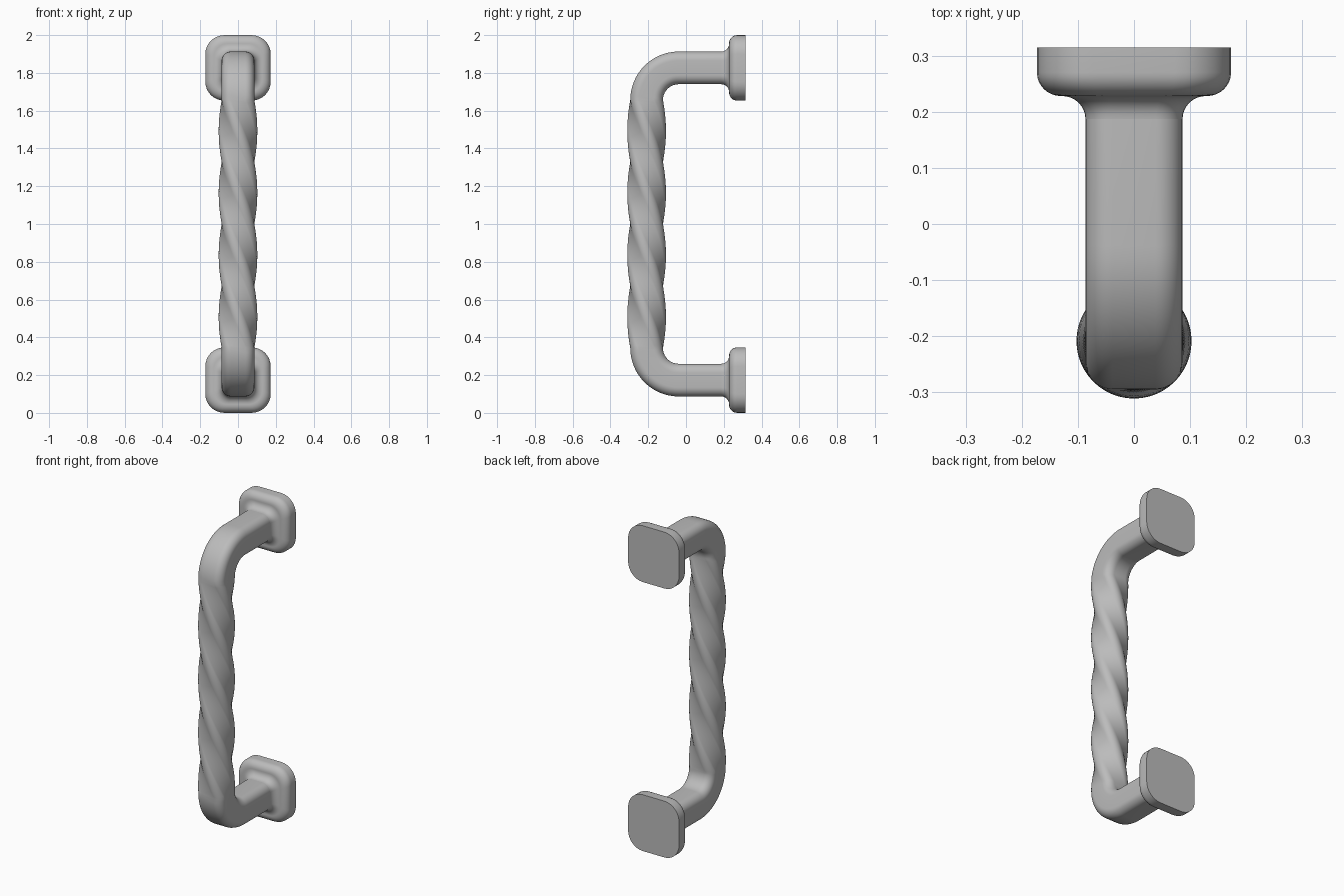
import bpy, bmesh
from math import sin, cos, pi, radians
from mathutils import Vector

cube = bpy.data.objects.get("Cube")
if cube:
    bpy.data.objects.remove(cube)

metal = bpy.data.materials.new("grey_metal")
metal.use_nodes = True
grey = (0.5, 0.5, 0.5, 1)
metal.diffuse_color = grey
metal.node_tree.nodes["Principled BSDF"].inputs["Base Color"].default_value = grey

HALF, ROUND = 0.0865, 0.048          # bar half width and corner radius
ARM_Z, BAR_Y, BEND = 0.1735, -0.2085, 0.17
FILLET_Y, BACK_Y = 0.187, 0.315
CORNER_STEPS = 8


def rounded_square(half, radius):
    """Points of a square with rounded corners, as (x, outward) pairs."""
    points = []
    for quarter in range(4):
        mid = pi / 4 + quarter * pi / 2
        cx = (half - radius) * (1 if cos(mid) > 0 else -1)
        cn = (half - radius) * (1 if sin(mid) > 0 else -1)
        for i in range(CORNER_STEPS + 1):
            a = quarter * pi / 2 + i / CORNER_STEPS * pi / 2
            points.append((cx + radius * cos(a), cn + radius * sin(a)))
    return points


def loft(name, sections, cap=False):
    """Skin sections of (centre, outward axis, half width, corner radius, twist)."""
    bm = bmesh.new()
    rings = []
    for centre, out, half, radius, twist in sections:
        c, s = cos(twist), sin(twist)
        rings.append([bm.verts.new(centre + Vector((x * c + n * s, 0, 0))
                                   + out * (n * c - x * s))
                      for x, n in rounded_square(half, radius)])
    for a, b in zip(rings, rings[1:]):
        for i in range(len(a)):
            j = (i + 1) % len(a)
            bm.faces.new((a[i], a[j], b[j], b[i]))
    if cap:
        bm.faces.new(rings[0])
    bmesh.ops.recalc_face_normals(bm, faces=bm.faces)
    # Open tubes: make sure the skin faces away from the section centre
    bm.faces.ensure_lookup_table()
    face = bm.faces[0]
    if face.normal.dot(face.calc_center_median() - sections[0][0]) < 0:
        bmesh.ops.reverse_faces(bm, faces=bm.faces)
    mesh = bpy.data.meshes.new(name)
    bm.to_mesh(mesh)
    bm.free()
    mesh.materials.append(metal)
    obj = bpy.data.objects.new(name, mesh)
    bpy.context.collection.objects.link(obj)
    bpy.ops.object.select_all(action='DESELECT')
    obj.select_set(True)
    bpy.context.view_layer.objects.active = obj
    bpy.ops.object.shade_smooth_by_angle(angle=radians(40))
    return obj


# Grip: lower arm and bend, twisted bar, then upper bend and arm
def bend_sections(top):
    z0, sign = (2 - ARM_Z, 1) if top else (ARM_Z, -1)
    turn_y = BAR_Y + BEND
    result = [(Vector((0, FILLET_Y, z0)), Vector((0, 0, sign)), HALF, ROUND, 0)]
    for i in range(17):
        a = i / 16 * pi / 2
        out = Vector((0, -sin(a), sign * cos(a)))
        pivot = Vector((0, turn_y, z0 - sign * BEND))
        result.append((pivot + out * BEND, out, HALF, ROUND, 0))
    return result


lower = bend_sections(False)
upper = bend_sections(True)[::-1]
start, end = lower[-1][0], upper[0][0]
STEPS = 96
bar = [(start.lerp(end, i / STEPS), Vector((0, -1, 0)), HALF, ROUND,
        -2 * pi * i / STEPS) for i in range(1, STEPS)]
loft("grip", lower + bar + upper)

# Wall mounts: flat back, rounded front edge, fillet into the arm
profile = [(BACK_Y, 0.173)]
for i in range(9):
    a = i / 8 * pi / 2
    profile.append((0.27 - 0.042 * sin(a), 0.13 + 0.043 * cos(a)))
for i in range(9):
    a = i / 8 * pi / 2
    profile.append((FILLET_Y + 0.041 * cos(a), HALF + 0.041 * (1 - sin(a))))

for name, z, sign in (("lower_mount", ARM_Z, -1), ("upper_mount", 2 - ARM_Z, 1)):
    loft(name, [(Vector((0, y, z)), Vector((0, 0, sign)), half,
                 ROUND + 0.6 * (half - HALF), 0) for y, half in profile], cap=True)
